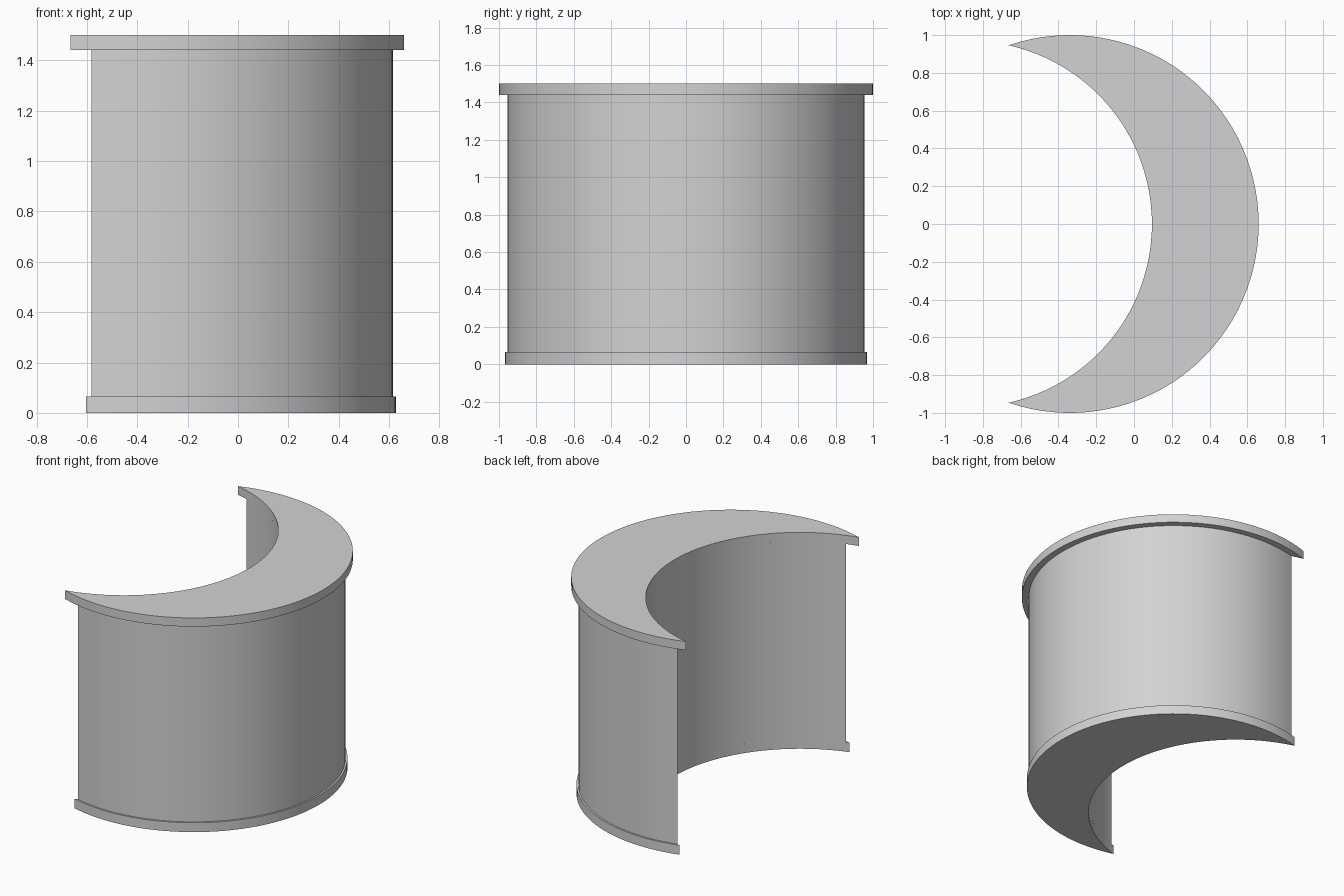
import bpy
import bmesh
from math import atan2, cos, sin, sqrt, radians

if "Cube" in bpy.data.objects:
    bpy.data.objects.remove(bpy.data.objects["Cube"], do_unlink=True)

OUTER_X = -0.34                  # centre of the outer arcs
INNER_X, INNER_R = -0.874, 0.969  # hollow shared by all parts
STEPS = 64

grey = bpy.data.materials.new("plain grey")
grey.use_nodes = True
colour = (0.65, 0.65, 0.65, 1)
grey.diffuse_color = colour
grey.node_tree.nodes["Principled BSDF"].inputs["Base Color"].default_value = colour


def arc(cx, r, tip, steps):
    """Arc about (cx, 0) from the front tip to the back tip."""
    a = atan2(tip[1], tip[0] - cx)
    return [(cx + r * cos(a * t), r * sin(a * t))
            for t in (2 * i / steps - 1 for i in range(steps + 1))]


def crescent(name, radius, bottom, top):
    # The tips lie where the outer and inner circles cross
    x = (INNER_R**2 - radius**2 + OUTER_X**2 - INNER_X**2) / (2 * (OUTER_X - INNER_X))
    tip = (x, sqrt(radius**2 - (x - OUTER_X)**2))
    outline = arc(OUTER_X, radius, tip, STEPS)
    outline += arc(INNER_X, INNER_R, tip, STEPS)[-2:0:-1]

    bm = bmesh.new()
    base = bm.faces.new([bm.verts.new((px, py, bottom)) for px, py in outline])
    result = bmesh.ops.extrude_face_region(bm, geom=[base], use_keep_orig=True)
    raised = [g for g in result["geom"] if isinstance(g, bmesh.types.BMVert)]
    bmesh.ops.translate(bm, verts=raised, vec=(0, 0, top - bottom))
    bmesh.ops.recalc_face_normals(bm, faces=bm.faces)

    mesh = bpy.data.meshes.new(name)
    bm.to_mesh(mesh)
    bm.free()
    mesh.materials.append(grey)
    obj = bpy.data.objects.new(name, mesh)
    bpy.context.collection.objects.link(obj)
    bpy.ops.object.select_all(action="DESELECT")
    obj.select_set(True)
    bpy.context.view_layer.objects.active = obj
    bpy.ops.object.shade_smooth_by_angle(angle=radians(30))


# Plinth, curved body and overhanging top
crescent("plinth", 0.967, 0, 0.065)
crescent("curved_body", 0.955, 0.065, 1.44)
crescent("counter_top", 1.0, 1.44, 1.5)
